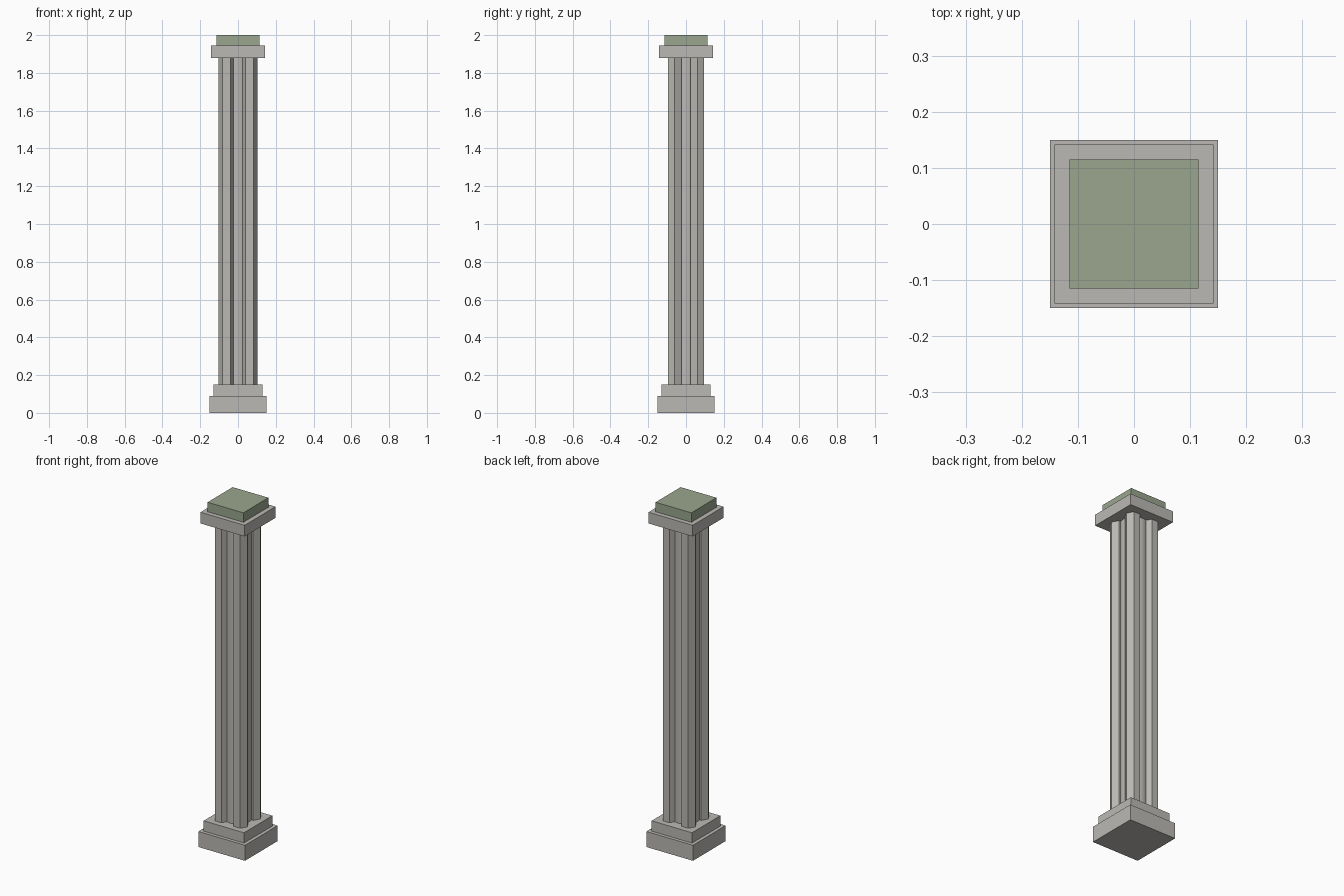
import bpy, math

if "Cube" in bpy.data.objects:
    bpy.data.objects.remove(bpy.data.objects["Cube"])


def material(name, rgb):
    m = bpy.data.materials.new(name)
    m.diffuse_color = (*rgb, 1.0)
    m.use_nodes = True
    m.node_tree.nodes["Principled BSDF"].inputs["Base Color"].default_value = m.diffuse_color
    return m


stone = material("pale_stone", (0.50, 0.485, 0.455))
moss = material("moss_green", (0.32, 0.38, 0.27))


def slab(name, half, z0, z1, mat):
    bpy.ops.mesh.primitive_cube_add(size=1, location=(0, 0, (z0 + z1) / 2))
    ob = bpy.context.object
    ob.name = name
    ob.scale = (2 * half, 2 * half, z1 - z0)
    bpy.ops.object.transform_apply(location=False, rotation=False, scale=True)
    ob.data.materials.append(mat)


def post(name, x, y, radius, sides, turn=0.0):
    z0, z1 = 0.15, 1.88
    bpy.ops.mesh.primitive_cylinder_add(vertices=sides, radius=radius, depth=z1 - z0,
                                        location=(x, y, (z0 + z1) / 2),
                                        rotation=(0, 0, turn))
    ob = bpy.context.object
    ob.name = name
    ob.data.materials.append(stone)
    return ob


# stepped base
slab("plinth", 0.15, 0.0, 0.09, stone)
slab("upper_base", 0.13, 0.09, 0.15, stone)

# round core with four six-sided corner shafts
core = post("shaft_core", 0, 0, 0.074, 24)
bpy.ops.object.shade_smooth_by_angle(angle=math.radians(35))
for sx, side in ((-1, "left"), (1, "right")):
    for sy, end in ((-1, "front"), (1, "back")):
        post(f"corner_shaft_{end}_{side}", sx * 0.06, sy * 0.06, 0.042, 6, math.radians(30))

# capital and mossy top block
slab("capital", 0.142, 1.88, 1.945, stone)
slab("top_block", 0.115, 1.945, 2.0, moss)
